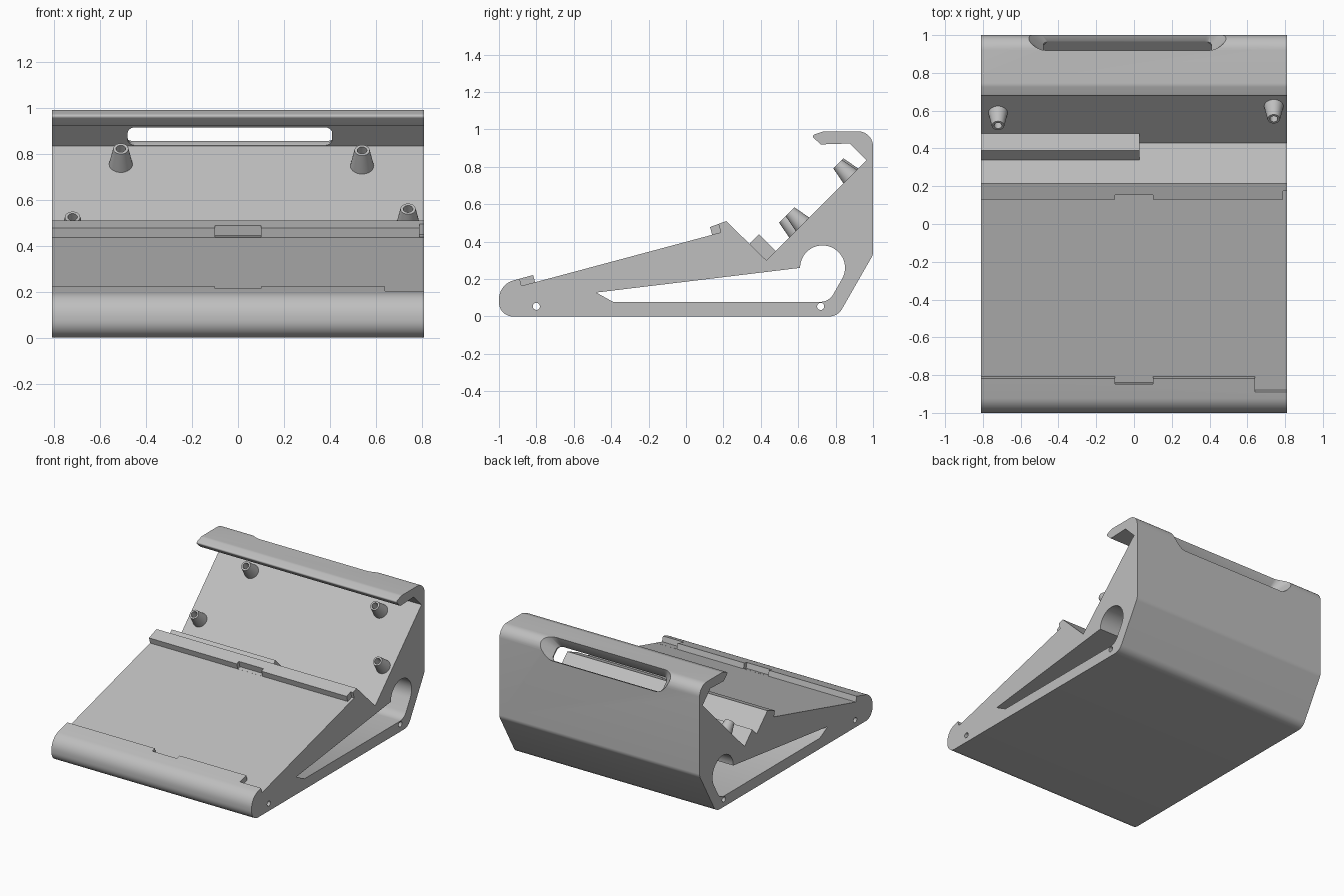
import bpy, bmesh
from math import cos, sin, tan, pi, radians, sqrt
from mathutils import Vector, Matrix

if "Cube" in bpy.data.objects:
    bpy.data.objects.remove(bpy.data.objects["Cube"], do_unlink=True)

HALF = 0.81          # half width of the stand
TILT = radians(15)   # slope of the lower rest

grey = bpy.data.materials.new("light grey")
grey.use_nodes = True
grey.diffuse_color = (0.52, 0.52, 0.52, 1)
grey.node_tree.nodes["Principled BSDF"].inputs["Base Color"].default_value = grey.diffuse_color


def add_object(name, bm):
    bmesh.ops.recalc_face_normals(bm, faces=bm.faces[:])
    mesh = bpy.data.meshes.new(name)
    bm.to_mesh(mesh)
    bm.free()
    mesh.materials.append(grey)
    obj = bpy.data.objects.new(name, mesh)
    bpy.context.collection.objects.link(obj)
    return obj


def rounded(points, steps=10):
    """Outline from (a, b) or (a, b, radius) corners, rounding those with a radius."""
    out = []
    for i, corner in enumerate(points):
        p = Vector(corner[:2])
        if len(corner) < 3:
            out.append(p)
            continue
        a = (Vector(points[i - 1][:2]) - p).normalized()
        b = (Vector(points[(i + 1) % len(points)][:2]) - p).normalized()
        half = a.angle(b) / 2
        radius = corner[2]
        centre = p + (a + b).normalized() * radius / sin(half)
        start = p + a * radius / tan(half) - centre
        turn = (p + b * radius / tan(half) - centre).angle_signed(start)
        for k in range(steps + 1):
            out.append(centre + Matrix.Rotation(turn * k / steps, 2) @ start)
    return out


def loft(name, rings):
    """Closed solid through rings of 3D points."""
    bm = bmesh.new()
    loops = [[bm.verts.new(p) for p in ring] for ring in rings]
    for r, s in zip(loops, loops[1:]):
        for i in range(len(r)):
            bm.faces.new((r[i - 1], r[i], s[i], s[i - 1]))
    bm.faces.new(loops[0])
    bm.faces.new(loops[-1])
    return add_object(name, bm)


def prism(name, outline, x0=-HALF, x1=HALF):
    return loft(name, [[(x, y, z) for y, z in outline] for x in (x0, x1)])


def cut(body, cutter):
    mod = body.modifiers.new("cut", "BOOLEAN")
    mod.operation = "DIFFERENCE"
    mod.solver = "EXACT"
    mod.object = cutter
    bpy.context.view_layer.update()
    result = body.evaluated_get(bpy.context.evaluated_depsgraph_get())
    mesh = bpy.data.meshes.new_from_object(result)
    body.modifiers.clear()
    body.data = mesh
    bpy.data.objects.remove(cutter, do_unlink=True)


def circle(y, z, r, start=0, sweep=2 * pi, n=24, closed=True):
    count = n if closed else n + 1
    return [(y + r * cos(start + sweep * k / n), z + r * sin(start + sweep * k / n))
            for k in range(count)]


def rest(s, h):
    """Point on the lower rest: s along the slope, h above it."""
    return (-0.807 + s * cos(TILT) - h * sin(TILT), 0.183 + s * sin(TILT) + h * cos(TILT))


# Body: side outline extruded across the width
body = prism("stand_body", rounded([
    (-1, 0, 0.075), (-1, 0.172, 0.105), rest(0, 0.04), rest(0, 0),
    rest(0.98, 0), rest(0.98, 0.043), (0.215, 0.51), (0.43, 0.30),
    (0.965, 0.835), (0.875, 0.925), (0.72, 0.92), (0.67, 0.967, 0.01),
    (0.735, 0.99, 0.06), (1, 0.99, 0.08), (1, 0.33, 0.06), (0.811, 0, 0.08)]))

# Wedge shaped cavity with a round channel at its rear
ring = circle(0.73, 0.26, 0.12, pi, -radians(210), 28, False)
cavity = rounded([(-0.48, 0.128)] + ring + [(0.764, 0.078, 0.08), (-0.39, 0.078)])
cut(body, prism("cavity_cutter", cavity, -1, 1))

# Pin holes through the base
for y in (-0.80, 0.72):
    cut(body, prism("pin_cutter", circle(y, 0.054, 0.019), -1, 1))

# Notches in the front lip and the ridge
for s0, s1, x0, x1 in ((-0.075, 0.01, 0.64, 1), (-0.032, 0.01, -0.1, 0.1),
                       (0.97, 1.006, -0.1, 0.1), (0.97, 1.028, 0.79, 1)):
    box = [rest(s0, 0.0005), rest(s1, 0.0005), rest(s1, 0.09), rest(s0, 0.09)]
    cut(body, prism("notch_cutter", box, x0, x1))


# Flared cable slot through the upper rear corner
def slot_ring(depth, grow_x, grow_v, radius):
    u, v, h = 1.8 / sqrt(2) + depth, -0.034, 0.056 + grow_v
    x0, x1 = -0.48 - grow_x, 0.41 + grow_x
    shape = rounded([(x0, v - h, radius), (x1, v - h, radius),
                     (x1, v + h, radius), (x0, v + h, radius)], 8)
    return [(x, (u - w) / sqrt(2), (u + w) / sqrt(2)) for x, w in shape]


cut(body, loft("slot_cutter", [slot_ring(-0.008, 0, 0, 0.035), slot_ring(0.01, 0, 0, 0.035),
                               slot_ring(0.18, 0.145, 0.07, 0.12)]))

# Support strip lying in the valley, on one half only
strip = prism("valley_strip", [(0.34, 0.388), (0.39, 0.44), (0.48, 0.35), (0.43, 0.30)], -HALF, 0.03)

# Tapered hollow posts standing on the back rest
parts = [body, strip]
posts = (("upper_right_post", -0.51, 0.755), ("upper_left_post", 0.54, 0.748),
         ("lower_right_post", -0.72, 0.458), ("lower_left_post", 0.74, 0.493))
for name, x, z in posts:
    bm = bmesh.new()
    profile = [(0, -0.01), (0.053, -0.01), (0.033, 0.095), (0.021, 0.095), (0.021, 0.02), (0, 0.02)]
    verts = [bm.verts.new((r, 0, h)) for r, h in profile]
    edges = [bm.edges.new(pair) for pair in zip(verts, verts[1:])]
    bmesh.ops.spin(bm, geom=verts + edges, cent=(0, 0, 0), axis=(0, 0, 1),
                   angle=2 * pi, steps=28, use_duplicate=False)
    bmesh.ops.remove_doubles(bm, verts=bm.verts[:], dist=0.0001)
    post = add_object(name, bm)
    post.location = (x, z + 0.13, z)
    post.rotation_euler = (radians(45), 0, 0)
    parts.append(post)

# Smooth the curved surfaces, keeping edges sharp
bpy.ops.object.select_all(action="DESELECT")
for obj in parts:
    obj.select_set(True)
bpy.context.view_layer.objects.active = body
bpy.ops.object.shade_smooth_by_angle(angle=radians(30))
